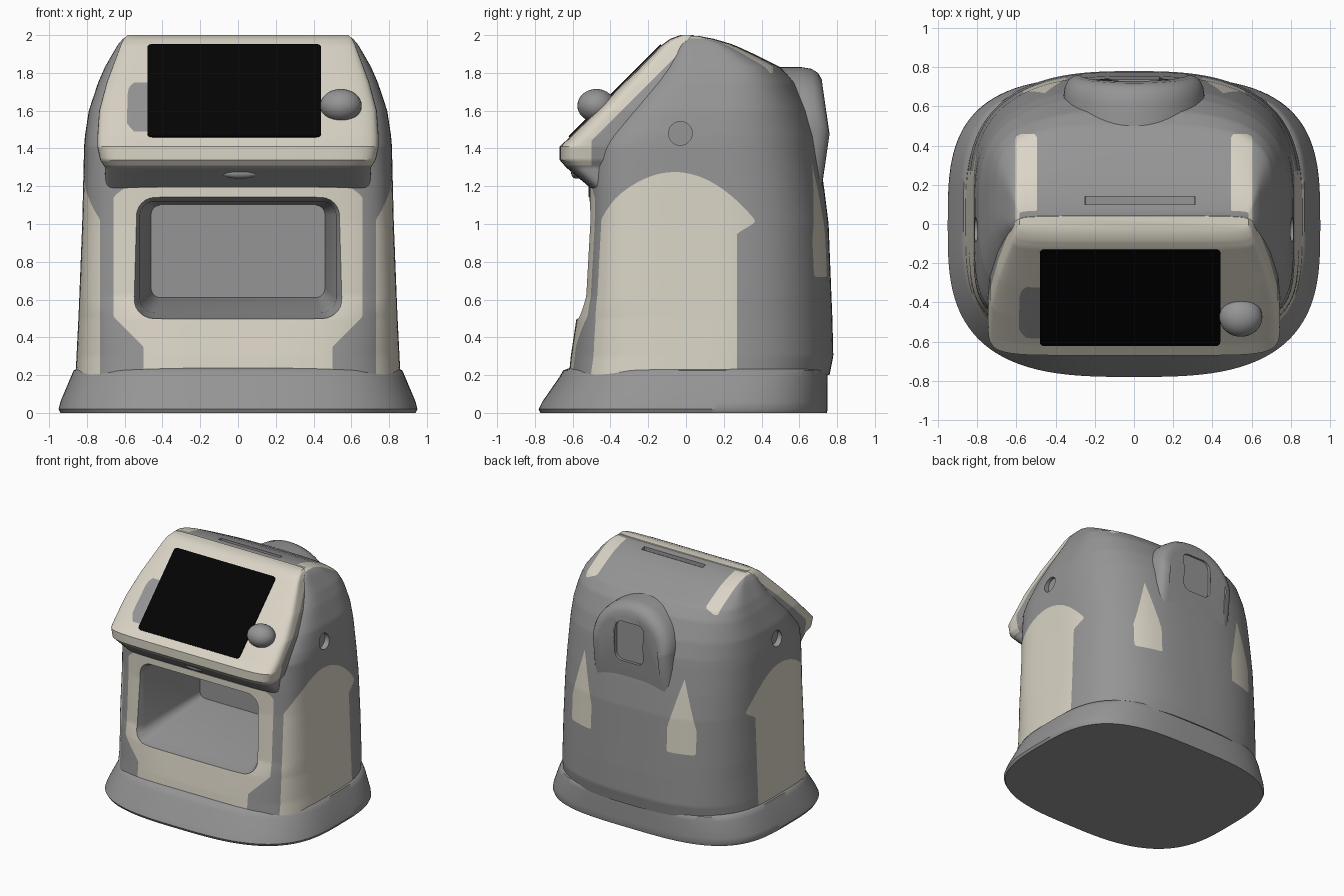
import bpy, bmesh, math
from mathutils import Vector

if "Cube" in bpy.data.objects:
    bpy.data.objects.remove(bpy.data.objects["Cube"], do_unlink=True)


def material(name, colour):
    m = bpy.data.materials.new(name)
    m.use_nodes = True
    m.diffuse_color = (*colour, 1)
    bsdf = m.node_tree.nodes["Principled BSDF"]
    bsdf.inputs["Base Color"].default_value = (*colour, 1)
    bsdf.inputs["Roughness"].default_value = 0.7
    return m


GREY = material("mid grey", (0.30, 0.30, 0.30))
CREAM = material("warm cream", (0.70, 0.66, 0.56))
BLACK = material("screen black", (0.001, 0.001, 0.001))


def activate(ob):
    bpy.ops.object.select_all(action='DESELECT')
    ob.select_set(True)
    bpy.context.view_layer.objects.active = ob


def smooth(ob):
    activate(ob)
    bpy.ops.object.shade_smooth_by_angle(angle=math.radians(40))


def finish(bm, name, mats):
    bmesh.ops.recalc_face_normals(bm, faces=bm.faces)
    me = bpy.data.meshes.new(name)
    bm.to_mesh(me)
    bm.free()
    ob = bpy.data.objects.new(name, me)
    bpy.context.collection.objects.link(ob)
    for m in mats:
        me.materials.append(m)
    return ob


def paint(bm, field):
    """Cut faces along the zero line of a field; its positive side gets the second colour."""
    value = {v: field(v.co) for v in bm.verts}
    fresh = set()
    for e in list(bm.edges):
        a, b = e.verts
        fa, fb = value[a], value[b]
        if (fa > 0) != (fb > 0):
            t = min(0.98, max(0.02, fa / (fa - fb)))
            fresh.add(bmesh.utils.edge_split(e, a, t)[1])
    for f in list(bm.faces):
        ends = [v for v in f.verts if v in fresh]
        if len(ends) == 2:
            bmesh.utils.face_split(f, ends[0], ends[1])
    for f in bm.faces:
        f.material_index = int(field(f.calc_center_median()) > 0)


def skin(name, rings, mats, field=None):
    """Bridge closed rings of equal length and cap both ends."""
    bm = bmesh.new()
    loops = [[bm.verts.new(p) for p in r] for r in rings]
    n = len(loops[0])
    for a, b in zip(loops, loops[1:]):
        for i in range(n):
            j = (i + 1) % n
            bm.faces.new((a[i], a[j], b[j], b[i]))
    bm.faces.new(loops[0])
    bm.faces.new(loops[-1])
    if field:
        paint(bm, field)
    return finish(bm, name, mats)


def oval(z, hw, front, back, n_front, n_back, count=180):
    """Squarish oval with its own squareness at front and back."""
    yc, half = (front + back) / 2, (back - front) / 2
    pts = []
    for i in range(count):
        t = 2 * math.pi * (i + 0.5) / count
        c, s = math.cos(t), math.sin(t)
        n = n_front if s < 0 else n_back
        r = (abs(c) ** n + abs(s) ** n) ** (-1 / n)
        pts.append(Vector((hw * r * c, yc + half * r * s, z)))
    return pts


def loft(keys, steps):
    """Ovals at even heights, blended between key sections."""
    rings = []
    for i in range(steps + 1):
        z = keys[0][0] + (keys[-1][0] - keys[0][0]) * i / steps
        a, b = next(((p, q) for p, q in zip(keys, keys[1:]) if z <= q[0] + 1e-6))
        f = (z - a[0]) / (b[0] - a[0])
        rings.append(oval(*[p + (q - p) * f for p, q in zip(a, b)]))
    return rings


def cut(ob, cutter):
    mod = ob.modifiers.new("cut", 'BOOLEAN')
    mod.operation = 'DIFFERENCE'
    mod.solver = 'EXACT'
    mod.object = cutter
    activate(ob)
    bpy.ops.object.modifier_apply(modifier=mod.name)
    bpy.data.objects.remove(cutter, do_unlink=True)


def rounded_rect(hw, z0, z1, r, y, cx=0.0):
    pts = []
    corners = ((hw - r, z1 - r), (r - hw, z1 - r), (r - hw, z0 + r), (hw - r, z0 + r))
    for k, (x, z) in enumerate(corners):
        for i in range(7):
            a = math.pi / 2 * (k + i / 6)
            pts.append(Vector((cx + x + r * math.cos(a), y, z + r * math.sin(a))))
    return pts


# Flared base: height, half width, front, back, squareness front and back
base_keys = [(0, 0.94, -0.77, 0.745, 3, 3.3), (0.02, 0.95, -0.78, 0.75, 3, 3.3),
             (0.06, 0.94, -0.76, 0.75, 3, 3.3), (0.19, 0.885, -0.67, 0.75, 3.2, 3.2),
             (0.225, 0.87, -0.65, 0.75, 3.2, 3.1), (0.24, 0.84, -0.61, 0.74, 3.4, 3)]
smooth(skin("base", [oval(*k) for k in base_keys], [GREY]))

# Body shell
body_keys = [(0.2, 0.86, -0.62, 0.76, 4, 2.8), (0.3, 0.855, -0.61, 0.78, 4, 2.8),
             (0.5, 0.845, -0.58, 0.775, 4.5, 2.8), (0.62, 0.84, -0.54, 0.77, 5.5, 2.8),
             (1.0, 0.825, -0.515, 0.755, 6, 2.8), (1.2, 0.82, -0.515, 0.73, 6, 2.8),
             (1.41, 0.815, -0.53, 0.70, 5, 2.8), (1.47, 0.81, -0.515, 0.69, 4.5, 2.8),
             (1.6, 0.79, -0.40, 0.65, 4.5, 2.8), (1.75, 0.74, -0.255, 0.575, 4.5, 3),
             (1.83, 0.705, -0.18, 0.50, 4.5, 3.4), (1.9, 0.665, -0.115, 0.36, 5, 4),
             (1.95, 0.635, -0.07, 0.25, 6, 5), (1.98, 0.61, -0.02, 0.15, 6, 6),
             (1.995, 0.585, 0.01, 0.07, 6, 6)]


def body_cream(p):
    x, y, z = abs(p.x), p.y, p.z
    roof_strips = min(0.055 - abs(x - 0.55), 0.46 - y, z - 1.8, y + 0.02)
    surround = min(-0.3 - y, min(0.66, max(0.5, z + 0.15), 1.8 - z) - x, 1.19 - z)
    arch = 1.275 - 1.4 * (y + 0.06) ** 2 - 4 * max(0, -0.35 - y) ** 2
    notch = max(0.27 - y, min(z - 0.95 - 0.6 * (y - 0.27), 0.365 - y))
    side_panels = min(x - 0.73, arch - z, notch)
    teardrops = min(y - 0.5, z - 0.72, 0.11 * min(1, (1.32 - z) / 0.4) - abs(x - 0.455))
    return max(roof_strips, surround, side_panels, teardrops)


body = skin("body", loft(body_keys, 130), [GREY, CREAM], body_cream)

# Deep front compartment with a rounded mouth
cut(body, skin("compartment_cutter", [
    rounded_rect(0.575, 0.48, 1.18, 0.12, -0.85), rounded_rect(0.56, 0.5, 1.16, 0.12, -0.55),
    rounded_rect(0.52, 0.53, 1.12, 0.08, -0.47), rounded_rect(0.46, 0.61, 1.10, 0.05, 0.16)],
    [GREY, CREAM]))

# Round side sockets
for side in (-1, 1):
    rings = [[Vector((side * x, -0.03 + 0.063 * math.cos(i * math.pi / 12),
                      1.48 + 0.063 * math.sin(i * math.pi / 12))) for i in range(24)]
             for x in (0.77, 0.9)]
    cut(body, skin("socket_cutter", rings, [GREY, CREAM]))

# Roof slot
cut(body, skin("slot_cutter", [rounded_rect(0.28, 1.96, 2.1, 0.01, y, 0.03) for y in (0.10, 0.14)],
               [GREY, CREAM]))
smooth(body)

# Sloped console overhanging the front
console_keys = [(1.19, 0.70, -0.505, -0.1, 8, 8), (1.3, 0.705, -0.635, -0.1, 8, 8),
                (1.34, 0.73, -0.67, -0.1, 8, 8), (1.41, 0.745, -0.67, -0.1, 8, 8),
                (1.46, 0.745, -0.615, -0.1, 8, 8), (1.6, 0.735, -0.475, -0.05, 8, 8),
                (1.75, 0.695, -0.325, 0, 8, 8), (1.95, 0.62, -0.125, 0.04, 7, 7),
                (1.98, 0.605, -0.085, 0.05, 6, 6), (2.0, 0.585, -0.03, 0.04, 6, 6)]


def console_cream(p):
    slot = 0.06 * (1 - ((p.x + 0.51) / 0.08) ** 4 - ((p.z - 1.62) / 0.13) ** 4)
    return min(p.z - 1.31, max(p.z - 1.94, -0.5) - p.y, -slot)


smooth(skin("console", loft(console_keys, 81), [GREY, CREAM], console_cream))

# Arched rear pack, leaning into the body, with a recessed window
arch = [(0.36 * math.cos(a), 1.5 + 0.33 * math.sin(a))
        for a in (math.pi * i / 32 for i in range(33))]
arch += [(-0.36, 1.2), (-0.36, 0.9), (0.36, 0.9), (0.36, 1.2)]
pack = skin("rear_pack", [
    [Vector((x * k, y - 0.11 * abs(z - 1.5), 1.4 + (z - 1.4) * k)) for x, z in arch]
    for y, k in ((0.45, 1), (0.65, 1), (0.70, 0.98), (0.735, 0.93), (0.755, 0.85), (0.76, 0.76))],
    [GREY])
cut(pack, skin("window_cutter", [rounded_rect(0.13, 1.36, 1.68, 0.06, y) for y in (0.715, 0.9)],
               [GREY]))
smooth(pack)

# Screen plate lying on the sloped console
screen = skin("screen", [rounded_rect(0.46, -0.345, 0.345, 0.025, y) for y in (-0.004, 0.004)],
              [BLACK])
screen.rotation_euler.x = -math.pi / 4
screen.location = (-0.02, -0.376, 1.706)


def ellipsoid(name, loc, scale):
    bm = bmesh.new()
    bmesh.ops.create_uvsphere(bm, u_segments=32, v_segments=16, radius=1)
    ob = finish(bm, name, [GREY])
    ob.location, ob.scale = loc, scale
    smooth(ob)


# Control knob and the small light under the console
ellipsoid("knob", (0.545, -0.475, 1.627), (0.11, 0.1, 0.088))
ellipsoid("under_light", (0.01, -0.578, 1.27), (0.1, 0.03, 0.03))
